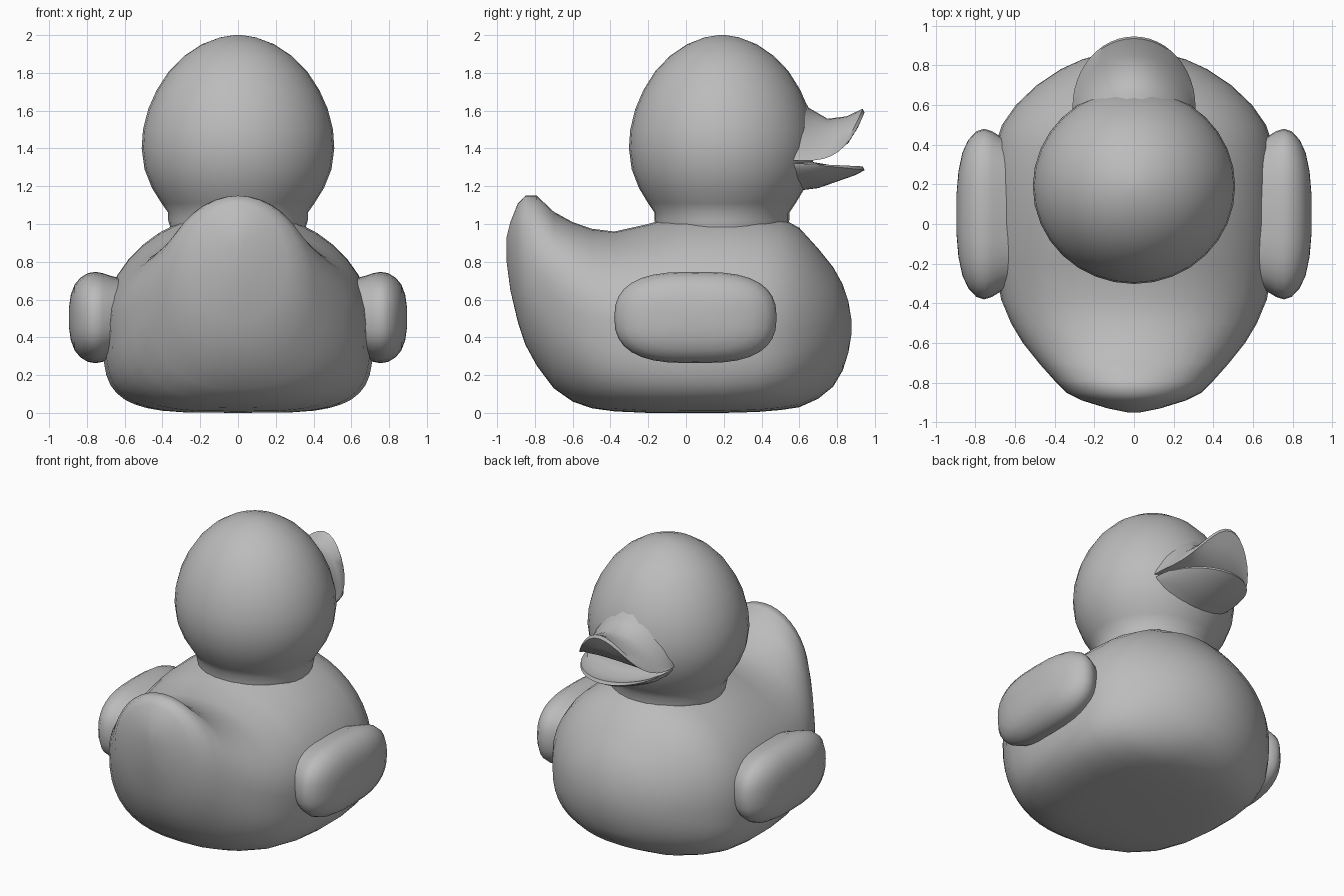
import bpy, bmesh, math

cube = bpy.data.objects.get("Cube")
if cube:
    bpy.data.objects.remove(cube, do_unlink=True)

grey = bpy.data.materials.new("plain_grey")
grey.use_nodes = True
COLOUR = (0.5, 0.5, 0.5, 1.0)
grey.diffuse_color = COLOUR
grey.node_tree.nodes["Principled BSDF"].inputs["Base Color"].default_value = COLOUR


def loft(name, rings, angle=50):
    """Skin a list of closed rings, cap both ends and shade smooth."""
    bm = bmesh.new()
    loops = [[bm.verts.new(p) for p in ring] for ring in rings]
    n = len(loops[0])
    for a, b in zip(loops, loops[1:]):
        for i in range(n):
            j = (i + 1) % n
            bm.faces.new((a[i], a[j], b[j], b[i]))
    bm.faces.new(loops[0])
    bm.faces.new(loops[-1])
    bmesh.ops.remove_doubles(bm, verts=bm.verts, dist=0.0005)
    bmesh.ops.recalc_face_normals(bm, faces=bm.faces)
    mesh = bpy.data.meshes.new(name)
    bm.to_mesh(mesh)
    bm.free()
    mesh.materials.append(grey)
    obj = bpy.data.objects.new(name, mesh)
    bpy.context.collection.objects.link(obj)
    bpy.ops.object.select_all(action='DESELECT')
    obj.select_set(True)
    bpy.context.view_layer.objects.active = obj
    bpy.ops.object.shade_smooth_by_angle(angle=math.radians(angle))
    return obj


def power(v, n):
    """Signed superellipse coordinate from a sine or cosine."""
    return math.copysign(abs(v) ** (2 / n), v)


def turn(n):
    return [2 * math.pi * i / n for i in range(n)]


# Body with upturned tail: y, bottom, top, widest height, half width, underside squareness
STATIONS = [
    (-0.95, 0.80, 0.93, 0.87, 0.03, 2.0), (-0.93, 0.65, 1.01, 0.83, 0.13, 2.0),
    (-0.89, 0.48, 1.11, 0.79, 0.26, 2.0), (-0.85, 0.36, 1.15, 0.74, 0.34, 2.1),
    (-0.79, 0.25, 1.15, 0.68, 0.40, 2.2), (-0.70, 0.13, 1.065, 0.61, 0.48, 2.4),
    (-0.60, 0.06, 1.01, 0.55, 0.56, 2.7), (-0.50, 0.025, 0.975, 0.51, 0.62, 3.0),
    (-0.38, 0.008, 0.96, 0.48, 0.67, 3.4), (-0.20, 0.0, 1.0, 0.46, 0.70, 3.8),
    (0.0, 0.0, 1.06, 0.45, 0.715, 4.0), (0.20, 0.0, 1.07, 0.45, 0.715, 4.0),
    (0.38, 0.005, 1.06, 0.45, 0.705, 3.7), (0.50, 0.015, 1.035, 0.45, 0.665, 3.3),
    (0.60, 0.03, 0.98, 0.45, 0.595, 2.9), (0.70, 0.075, 0.87, 0.45, 0.49, 2.5),
    (0.78, 0.14, 0.77, 0.45, 0.37, 2.2), (0.83, 0.225, 0.68, 0.45, 0.26, 2.0),
    (0.86, 0.32, 0.59, 0.45, 0.15, 2.0), (0.875, 0.41, 0.50, 0.455, 0.05, 2.0)]
rings = []
for y, low, high, wide, w, n in STATIONS:
    ring = []
    for t in turn(40):
        c, s = math.cos(t), math.sin(t)
        if s >= 0:
            ring.append((w * c, y, wide + (high - wide) * s))
        else:
            ring.append((w * power(c, n), y, wide + (wide - low) * power(s, n)))
    rings.append(ring)
loft("body", rings)

# Head and neck, turned around a vertical axis
HEAD = [(0.34, 0.92), (0.37, 1.02), (0.37, 1.06), (0.405, 1.11), (0.455, 1.19),
        (0.495, 1.29), (0.51, 1.40), (0.503, 1.50), (0.475, 1.61), (0.43, 1.71),
        (0.365, 1.81), (0.285, 1.89), (0.19, 1.952), (0.095, 1.988), (0.02, 2.0)]
loft("head", [[(r * math.cos(t), 0.19 + 0.965 * r * math.sin(t), z) for t in turn(32)]
              for r, z in HEAD])


def bill(name, half_width, corner_z, outline):
    """Sweep a centre outline sideways so it tapers into the mouth corners.
    Outline points: y, z, corner y, power of the height falloff."""
    rings = []
    for i in range(25):
        a = (i / 24 - 0.5) * math.pi
        c = max(math.cos(a), 0.0)
        x = half_width * math.sin(a)
        rings.append([(x, cy + (y - cy) * c, corner_z + (z - corner_z) * c ** k)
                      for y, z, cy, k in outline])
    return loft(name, rings, 40)


# Upper bill: flared, lifted tip with an open arch beneath
bill("upper_bill", 0.31, 1.335, [
    (0.52, 1.74, 0.50, 1.3), (0.60, 1.70, 0.53, 1.4), (0.65, 1.615, 0.56, 1.5),
    (0.75, 1.557, 0.57, 1.9), (0.85, 1.57, 0.58, 2.5), (0.935, 1.61, 0.59, 3.2),
    (0.945, 1.59, 0.59, 3.4), (0.91, 1.51, 0.58, 3.2), (0.86, 1.43, 0.57, 2.6),
    (0.75, 1.365, 0.56, 2.0), (0.62, 1.335, 0.53, 1.5), (0.50, 1.33, 0.48, 1.0)])

# Lower bill: shallow scoop with a thin lip
bill("lower_bill", 0.30, 1.32, [
    (0.50, 1.325, 0.48, 1.0), (0.66, 1.33, 0.55, 1.0), (0.75, 1.315, 0.57, 1.0),
    (0.82, 1.285, 0.58, 1.2), (0.935, 1.305, 0.59, 1.2), (0.945, 1.285, 0.59, 1.2),
    (0.90, 1.26, 0.58, 1.2), (0.80, 1.225, 0.57, 1.2), (0.70, 1.19, 0.55, 1.3),
    (0.62, 1.18, 0.53, 1.4), (0.50, 1.13, 0.48, 1.5)])

# Wings: padded rounded pods, mirrored (x, outline scale)
WING = [(0.55, 0.78), (0.68, 0.92), (0.715, 0.97), (0.755, 1.0), (0.795, 0.97),
        (0.835, 0.87), (0.865, 0.72), (0.885, 0.50), (0.895, 0.22)]
for side, name in ((1, "left_wing"), (-1, "right_wing")):
    rings = []
    for x, k in WING:
        rings.append([(side * x, 0.05 + 0.43 * k * power(math.cos(t), 2.9),
                       0.505 + 0.242 * k * power(math.sin(t), 2.5)) for t in turn(32)])
    loft(name, rings)
